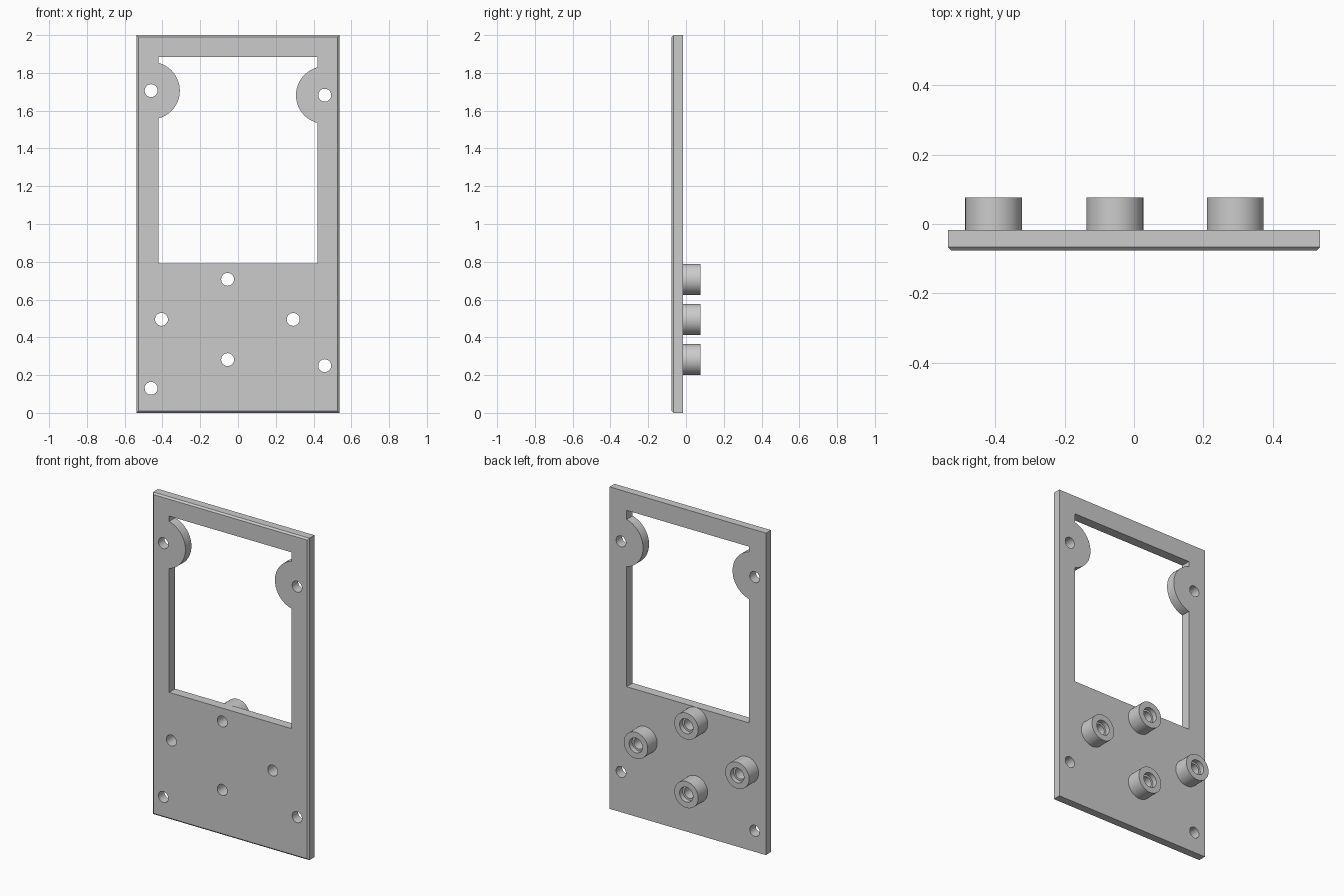
import bpy, bmesh, math
from mathutils import Matrix, Vector

cube = bpy.data.objects.get("Cube")
if cube:
    bpy.data.objects.remove(cube, do_unlink=True)

FRONT, BACK, TOP = -0.076, -0.017, 0.076
HALF_W, HEIGHT, CHAMFER = 0.537, 2.0, 0.01
HOLE_R, EAR_R, BOSS_R = 0.034, 0.152, 0.082

grey = bpy.data.materials.new("plain grey")
grey.use_nodes = True
grey.diffuse_color = (0.6, 0.6, 0.6, 1)
grey.node_tree.nodes["Principled BSDF"].inputs["Base Color"].default_value = (0.6, 0.6, 0.6, 1)


def finish(name, bm, helper=False):
    bmesh.ops.recalc_face_normals(bm, faces=bm.faces)
    mesh = bpy.data.meshes.new(name)
    bm.to_mesh(mesh)
    bm.free()
    mesh.materials.append(grey)
    ob = bpy.data.objects.new(name, mesh)
    bpy.context.collection.objects.link(ob)
    ob.hide_render = helper
    return ob


def box(name, x0, x1, y0, y1, z0, z1, chamfer=0, helper=False):
    bm = bmesh.new()
    bmesh.ops.create_cube(bm, size=1)
    for v in bm.verts:
        v.co = Vector((x1 if v.co.x > 0 else x0,
                       y1 if v.co.y > 0 else y0,
                       z1 if v.co.z > 0 else z0))
    if chamfer:
        edges = [e for e in bm.edges if all(abs(v.co.y - y0) < 1e-5 for v in e.verts)]
        bmesh.ops.bevel(bm, geom=edges, offset=chamfer, segments=1, affect='EDGES')
    return finish(name, bm, helper)


def cylinder(name, x, z, radius, y0, y1, helper=False):
    bm = bmesh.new()
    place = Matrix.Translation((x, (y0 + y1) / 2, z)) @ Matrix.Rotation(math.pi / 2, 4, 'X')
    bmesh.ops.create_cone(bm, cap_ends=True, segments=64, radius1=radius,
                          radius2=radius, depth=y1 - y0, matrix=place)
    return finish(name, bm, helper)


def combine(target, other, operation):
    mod = target.modifiers.new(operation.lower(), 'BOOLEAN')
    mod.operation, mod.object, mod.solver = operation, other, 'EXACT'
    bpy.context.view_layer.objects.active = target
    bpy.ops.object.modifier_apply(modifier=mod.name)
    bpy.data.objects.remove(other, do_unlink=True)


def smooth(ob):
    bpy.ops.object.select_all(action='DESELECT')
    ob.select_set(True)
    bpy.context.view_layer.objects.active = ob
    bpy.ops.object.shade_smooth_by_angle(angle=math.radians(30))


ears = [(-0.46, 1.706), (0.459, 1.682)]
corner_holes = [(-0.46, 0.13), (0.459, 0.25)]
bosses = {"top": (-0.055, 0.707), "bottom": (-0.055, 0.282),
          "right": (-0.405, 0.495), "left": (0.292, 0.495)}

# Plate with chamfered front border and window; the window leaves the ears standing
plate = box("face_plate", -HALF_W, HALF_W, FRONT, BACK, 0, HEIGHT, CHAMFER)
window = box("window_cutter", -0.42, 0.42, -0.3, 0.3, 0.79, 1.885, helper=True)
for x, z in ears:
    combine(window, cylinder("ear_cutter", x, z, EAR_R, -0.4, 0.4, True), 'DIFFERENCE')
combine(plate, window, 'DIFFERENCE')

# Screw holes through the plate
for x, z in ears + corner_holes + list(bosses.values()):
    combine(plate, cylinder("hole_cutter", x, z, HOLE_R, -0.3, 0.3, True), 'DIFFERENCE')
smooth(plate)

# Hollow standoffs on the back, each with a wider mouth
for side, (x, z) in bosses.items():
    boss = cylinder(side + "_standoff", x, z, BOSS_R, BACK, TOP)
    combine(boss, cylinder("bore_cutter", x, z, HOLE_R, -0.3, 0.3, True), 'DIFFERENCE')
    combine(boss, cylinder("mouth_cutter", x, z, 0.046, TOP - 0.03, 0.3, True), 'DIFFERENCE')
    smooth(boss)
